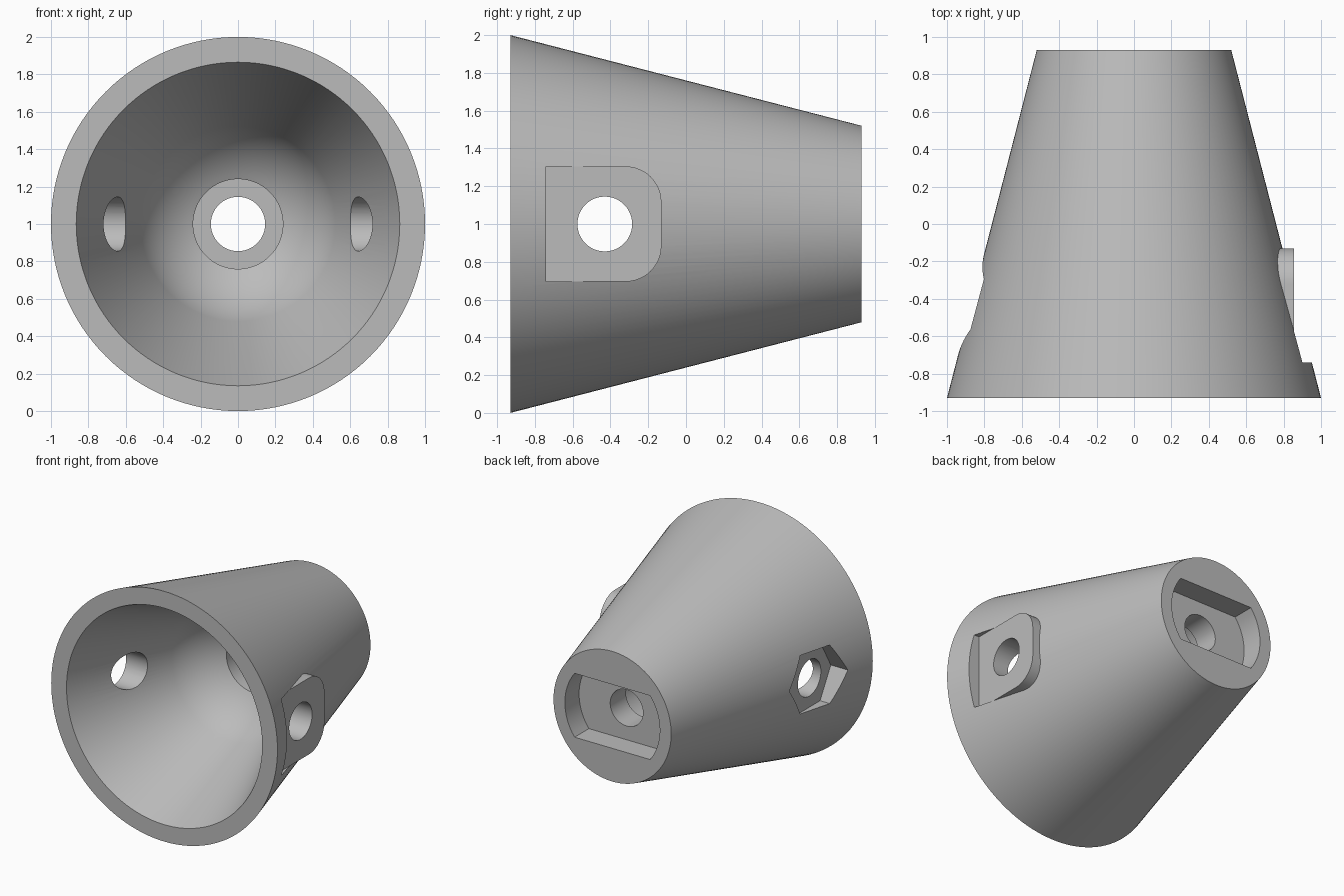
import bpy, bmesh, math

if "Cube" in bpy.data.objects:
    bpy.data.objects.remove(bpy.data.objects["Cube"], do_unlink=True)

AXIS_Z = 1.0      # height of the cone axis
HOLE_Y = -0.43    # position of the cross hole
HOLE_R = 0.145

grey = bpy.data.materials.new("plain grey")
grey.use_nodes = True
colour = (0.5, 0.5, 0.5, 1)
grey.diffuse_color = colour
grey.node_tree.nodes["Principled BSDF"].inputs["Base Color"].default_value = colour


def finish(name, bm):
    bmesh.ops.recalc_face_normals(bm, faces=bm.faces)
    mesh = bpy.data.meshes.new(name)
    bm.to_mesh(mesh)
    bm.free()
    mesh.materials.append(grey)
    obj = bpy.data.objects.new(name, mesh)
    bpy.context.collection.objects.link(obj)
    return obj


def lathe(name, profile, steps=128):
    """Closed solid turned about the y axis from (radius, y) points."""
    bm = bmesh.new()
    rings = []
    for r, y in profile:
        angles = [2 * math.pi * i / steps for i in range(steps)]
        rings.append([bm.verts.new((r * math.cos(a), y, AXIS_Z + r * math.sin(a))) for a in angles])
    for a, b in zip(rings, rings[1:]):
        for i in range(steps):
            j = (i + 1) % steps
            bm.faces.new((a[i], a[j], b[j], b[i]))
    bm.faces.new(rings[0])
    bm.faces.new(rings[-1])
    return finish(name, bm)


def prism(name, points, start, end, along):
    """Extrude a flat outline along x (outline in y, z) or y (outline in x, z)."""
    place = {"x": lambda u, v, d: (d, u, AXIS_Z + v), "y": lambda u, v, d: (u, d, AXIS_Z + v)}[along]
    bm = bmesh.new()
    face = bm.faces.new([bm.verts.new(place(u, v, start)) for u, v in points])
    new = bmesh.ops.extrude_face_region(bm, geom=[face])["geom"]
    shift = [b - a for a, b in zip(place(0, 0, start), place(0, 0, end))]
    bmesh.ops.translate(bm, vec=shift, verts=[g for g in new if isinstance(g, bmesh.types.BMVert)])
    return finish(name, bm)


def arc(cx, cy, r, a0, a1, n):
    angles = [math.radians(a0 + (a1 - a0) * i / n) for i in range(n + 1)]
    return [(cx + r * math.cos(a), cy + r * math.sin(a)) for a in angles]


def combine(target, tool, operation="DIFFERENCE"):
    mod = target.modifiers.new(tool.name, "BOOLEAN")
    mod.operation, mod.solver, mod.object = operation, "EXACT", tool
    bpy.context.view_layer.objects.active = target
    bpy.ops.object.modifier_apply(modifier=mod.name)
    bpy.data.objects.remove(tool, do_unlink=True)


# Tapered outer body
body = lathe("tapered_housing", [(1.0, -0.93), (0.52, 0.93)])

# Flat mounting pad: raised at the back, sunk into the cone at the front
half, corner = 0.305, 0.19
front, back = -0.74, -0.13
pad = [(front, -half)]
pad += arc(back - corner, corner - half, corner, -90, 0, 12)
pad += arc(back - corner, half - corner, corner, 0, 90, 12)
pad += [(front, half)]
combine(body, prism("pad", pad, 0.5, 0.855, "x"), "UNION")
combine(body, prism("pad_clearance", pad, 0.855, 1.3, "x"))

# Bowl inside: cone running into a dome, then a bolt counterbore and bore
dome_y, dome_r = -0.32, 0.569
start = math.degrees(math.atan2(0.23, 0.52))
stop = math.degrees(math.acos(0.24 / dome_r))
bowl = [(0.906, -1.03), (0.865, -0.93)] + arc(0, dome_y, dome_r, start, stop, 14)
bowl += [(0.24, 0.55), (HOLE_R, 0.55), (HOLE_R, 0.85)]
combine(body, lathe("bowl", bowl))

# Flat-sided round recess in the small end
recess_r, recess_half = 0.42, 0.255
tilt = math.degrees(math.asin(recess_half / recess_r))
recess = arc(0, 0, recess_r, -tilt, tilt, 16) + arc(0, 0, recess_r, 180 - tilt, 180 + tilt, 16)
combine(body, prism("end_recess", recess, 0.75, 1.1, "y"))

# Cross hole through both walls, with a hexagonal nut pocket on one side
combine(body, prism("cross_hole", arc(HOLE_Y, 0, HOLE_R, 0, 352.5, 47), -1.3, 1.3, "x"))
combine(body, prism("nut_pocket", arc(HOLE_Y, 0, 0.27, 0, 300, 5), -1.3, -0.79, "x"))

# Smooth shading with crisp edges
bpy.ops.object.select_all(action="DESELECT")
body.select_set(True)
bpy.context.view_layer.objects.active = body
bpy.ops.object.shade_smooth_by_angle(angle=math.radians(30))
